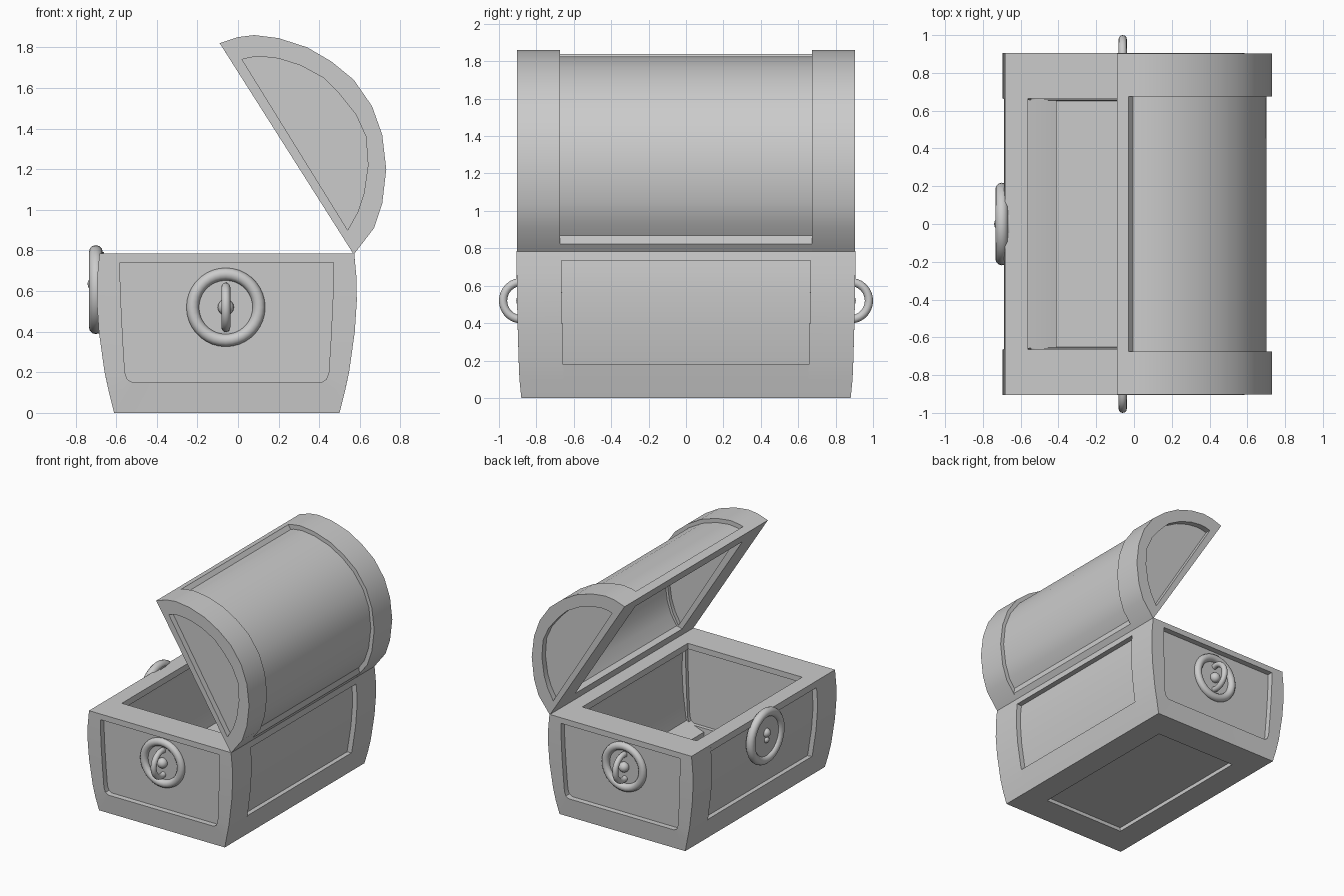
import bpy, bmesh, math
from mathutils import Vector

if "Cube" in bpy.data.objects:
    bpy.data.objects.remove(bpy.data.objects["Cube"])

CX = -0.055  # middle of the box in x


def taper(v):
    """Box narrows slightly in y towards the floor."""
    v.y *= 0.973 + 0.027 * min(1, math.sqrt(max(v.z, 0) / 0.6))


def finish(ob):
    bpy.ops.object.select_all(action='DESELECT')
    ob.select_set(True)
    bpy.context.view_layer.objects.active = ob
    bpy.ops.object.shade_smooth_by_angle(angle=math.radians(32))


def loft(name, rings, tapered=False):
    """Join rings of (profile, y) into a closed solid."""
    bm = bmesh.new()
    loops = [[bm.verts.new((x, y, z)) for x, z in prof] for prof, y in rings]
    n = len(loops[0])
    for a, b in zip(loops, loops[1:]):
        for i in range(n):
            j = (i + 1) % n
            bm.faces.new((a[i], a[j], b[j], b[i]))
    bm.faces.new(loops[0])
    bm.faces.new(loops[-1][::-1])
    if tapered:
        for v in bm.verts:
            taper(v.co)
    bmesh.ops.recalc_face_normals(bm, faces=bm.faces)
    me = bpy.data.meshes.new(name)
    bm.to_mesh(me)
    bm.free()
    ob = bpy.data.objects.new(name, me)
    bpy.context.collection.objects.link(ob)
    finish(ob)
    return ob


def beam(name, prof, half, tapered=False):
    return loft(name, [(prof, -half), (prof, half)], tapered)


def framed_end(name, outer, inner, s, y_out, y_in, tapered=False):
    """End slab with a recessed panel outside and inside."""
    loft(name, [(inner, s * (y_out - 0.045)), (inner, s * y_out), (outer, s * y_out),
                (outer, s * y_in), (inner, s * y_in), (inner, s * (y_in + 0.03))], tapered)


def lerp(a, b, t):
    return [tuple(Vector(p).lerp(Vector(q), t)) for p, q in zip(a, b)]


def side(half, s):
    return [(CX + s * x, z) for x, z in half]


def torus(name, loc, rot, major, minor, flat=1):
    bpy.ops.mesh.primitive_torus_add(location=loc, rotation=rot, major_radius=major, minor_radius=minor,
                                     major_segments=36, minor_segments=12)
    ob = bpy.context.object
    ob.name = name
    ob.scale.z = flat
    finish(ob)


def stud(name, loc, r):
    bpy.ops.mesh.primitive_uv_sphere_add(location=loc, radius=r, segments=16, ring_count=8)
    bpy.context.object.name = name
    finish(bpy.context.object)


# Box: half profiles as (distance from middle, z)
box_half = [(.555, 0), (.58, .1), (.602, .2), (.63, .4), (.64, .55), (.638, .67), (.627, .785)]
panel_half = [(.465, .15), (.49, .165), (.502, .2), (.512, .36), (.52, .52), (.525, .65), (.525, .74)]
box_out = side(box_half, 1) + side(box_half, -1)[::-1]
box_in = side(panel_half, 1) + side(panel_half, -1)[::-1]
for s, tag in ((-1, "front"), (1, "back")):
    framed_end("box_end_" + tag, box_out, box_in, s, .905, .665, True)
for s, tag in ((-1, "left"), (1, "right")):
    beam("box_rim_" + tag, side([(.505, .735), (.632, .735), (.627, .785), (.505, .785)], s), .665, True)
    beam("box_base_" + tag, side([(.355, 0), (.555, 0), (.58, .1), (.598, .18),
                                  (.505, .17), (.355, .12)], s), .665, True)
    wall = box_half[1:]
    beam("box_wall_" + tag, side([(x - .04, min(z, .76)) for x, z in wall]
                                 + [(x - .085, min(z, .76)) for x, z in wall[::-1]], s), .68, True)
beam("box_floor", [(CX - .38, .03), (CX + .38, .03), (CX + .38, .08), (CX - .38, .08)], .68, True)

# Open domed lid
lid_out = [(-.09, 1.82), (0, 1.85), (.08, 1.86), (.2, 1.845), (.34, 1.80), (.46, 1.73), (.57, 1.64),
           (.66, 1.51), (.71, 1.37), (.73, 1.2), (.71, 1.03), (.67, .91), (.57, .78)]
lid_in = [(.02, 1.74), (.06, 1.75), (.11, 1.755), (.2, 1.745), (.31, 1.71), (.42, 1.65), (.50, 1.57),
          (.58, 1.47), (.63, 1.36), (.64, 1.22), (.62, 1.08), (.59, .99), (.54, .90)]
for s, tag in ((-1, "front"), (1, "back")):
    framed_end("lid_end_" + tag, lid_out, lid_in, s, .903, .675)
beam("lid_barrel", lerp(lid_out, lid_in, .33) + lerp(lid_out, lid_in, .8)[::-1], .68)
beam("lid_lip_beam", [(-.09, 1.82), (-.03, 1.84), (.04, 1.75), (-.026, 1.719)], .675)
beam("lid_hinge_beam", [(.57, .78), (.60, .822), (.59, .9), (.506, .881)], .675)

# Ring handles on the ends
for s, tag in ((-1, "front"), (1, "back")):
    torus("handle_plate_" + tag, (-.06, s * .862, .52), (math.pi / 2, 0, 0), .163, .031)
    torus("handle_ring_" + tag, (-.06, s * .878, .52), (0, math.pi / 2, 0), .1, .022)
    stud("handle_stud_" + tag, (-.06, s * .868, .52), .04)

# Round lock
torus("lock_ring", (-.7, 0, .607), (0, math.pi / 2, 0), .185, .034)
bpy.ops.mesh.primitive_cylinder_add(vertices=36, radius=.185, depth=.05, location=(-.685, 0, .607),
                                    rotation=(0, math.pi / 2, 0))
bpy.context.object.name = "lock_disc"
finish(bpy.context.object)
stud("lock_stud_upper", (-.705, 0, .635), .036)
stud("lock_stud_lower", (-.705, 0, .58), .026)
